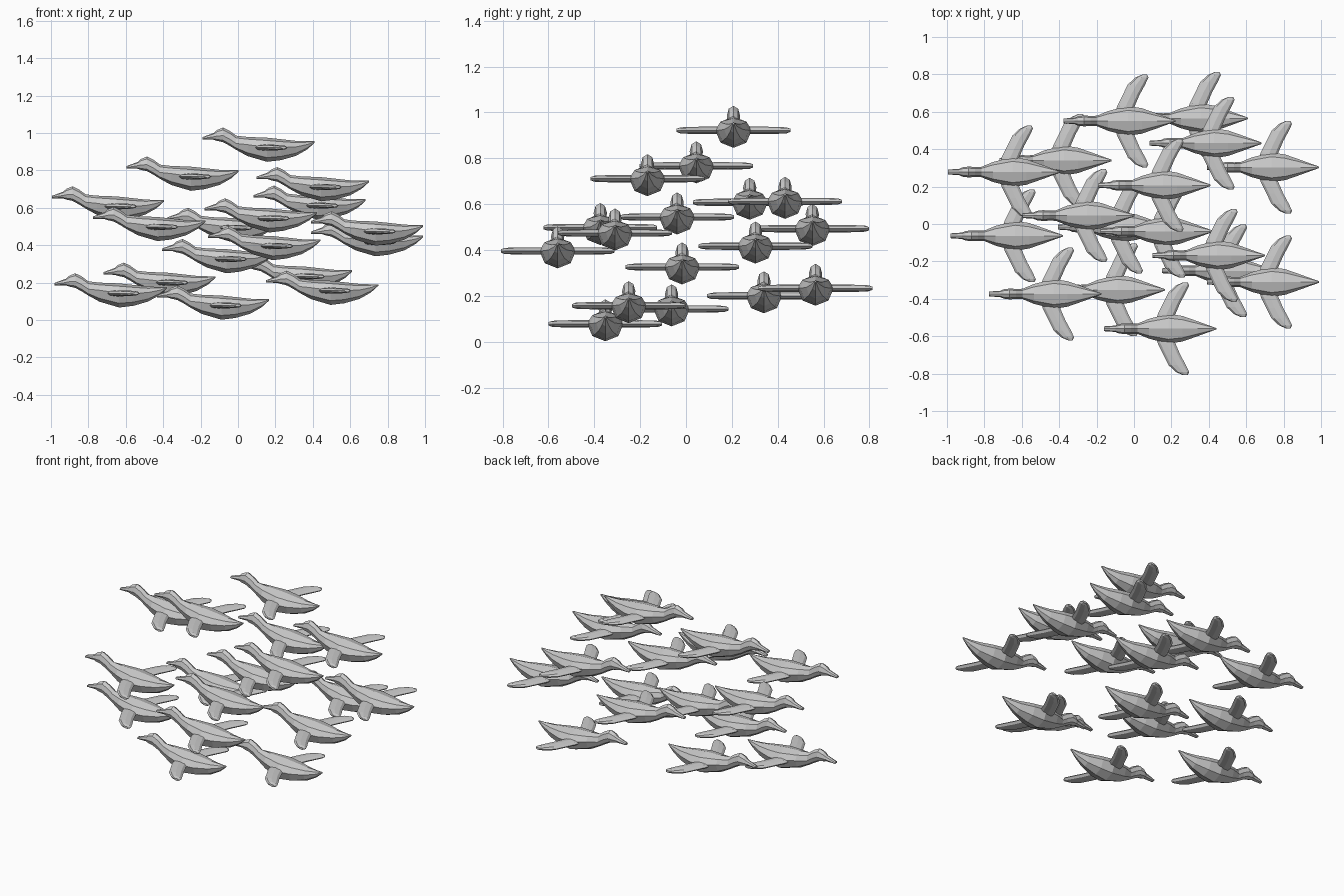
import bpy, bmesh, math

grey = bpy.data.materials.new("light_grey")
grey.diffuse_color = (0.6, 0.6, 0.6, 1)


def loft(bm, rings):
    """Skin a list of point rings and cap both ends."""
    rows = [[bm.verts.new(p) for p in r] for r in rings]
    n = len(rows[0])
    for a, b in zip(rows, rows[1:]):
        for i in range(n):
            j = (i + 1) % n
            bm.faces.new((a[i], a[j], b[j], b[i]))
    bm.faces.new(rows[0])
    bm.faces.new(rows[-1])


def body_ring(x, top, bot, hw, n=8):
    mid = top * 0.45 + bot * 0.55 if x < -0.1 else top * 0.6 + bot * 0.4
    pts = []
    for i in range(n):
        a = 2 * math.pi * i / n
        s = math.sin(a)
        pts.append((x, hw * math.cos(a), mid + s * ((top - mid) if s > 0 else (mid - bot))))
    return pts


def wing_ring(y, xf, xb, t, n=8):
    c, r = (xf + xb) / 2, (xb - xf) / 2
    return [(c + r * math.cos(2 * math.pi * i / n), y, t * math.sin(2 * math.pi * i / n))
            for i in range(n)]


# beak, head, neck, body and tail: x, top z, bottom z, half width
BODY = [(-0.30, 0.056, 0.043, 0.013), (-0.24, 0.078, 0.042, 0.017),
        (-0.222, 0.094, 0.036, 0.025), (-0.19, 0.107, 0.029, 0.029),
        (-0.155, 0.090, 0.010, 0.027), (-0.12, 0.064, -0.012, 0.028),
        (-0.06, 0.057, -0.045, 0.053), (0.045, 0.053, -0.076, 0.080),
        (0.12, 0.045, -0.067, 0.068), (0.20, 0.036, -0.044, 0.040),
        (0.26, 0.034, -0.010, 0.018), (0.30, 0.034, 0.026, 0.004)]
# wing: y, front x, back x, half thickness
WING = [(0.02, -0.03, 0.06, 0.015), (0.08, -0.012, 0.082, 0.016),
        (0.14, 0.018, 0.108, 0.016), (0.195, 0.045, 0.138, 0.015),
        (0.232, 0.085, 0.155, 0.013), (0.248, 0.122, 0.147, 0.007)]

bm = bmesh.new()
loft(bm, [body_ring(*s) for s in BODY])
for side in (1, -1):
    loft(bm, [wing_ring(y * side, f, b, t) for y, f, b, t in WING])
bmesh.ops.recalc_face_normals(bm, faces=bm.faces[:])
mesh = bpy.data.meshes.new("flying_bird")
bm.to_mesh(mesh)
bm.free()
mesh.materials.append(grey)

# flock positions, measured at the wing level
FLOCK = [(0.11, 0.207, 0.922), (-0.297, 0.045, 0.767), (0.40, -0.168, 0.711),
         (-0.695, 0.278, 0.608), (0.383, 0.432, 0.612), (0.122, -0.039, 0.544),
         (-0.475, -0.374, 0.498), (0.69, -0.31, 0.474), (-0.078, 0.551, 0.493),
         (0.14, -0.56, 0.396), (0.69, 0.303, 0.417), (-0.107, -0.017, 0.326),
         (-0.42, 0.34, 0.20), (0.31, 0.565, 0.233), (0.45, -0.25, 0.157),
         (-0.68, -0.063, 0.143), (-0.134, -0.352, 0.078)]
for i, p in enumerate(FLOCK):
    ob = bpy.data.objects.new("bird_%02d" % (i + 1), mesh)
    ob.location = p
    bpy.context.collection.objects.link(ob)
